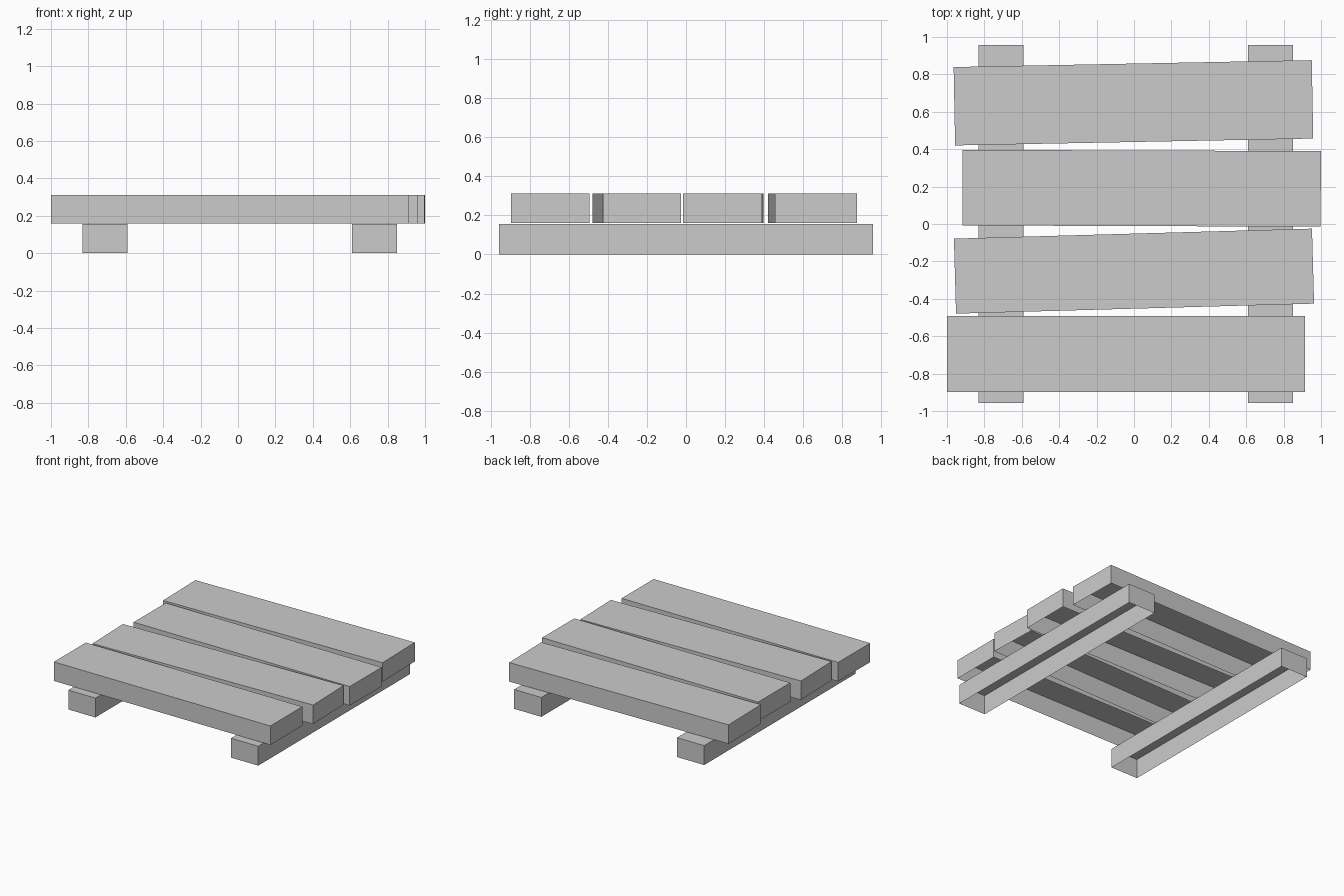
import bpy, bmesh, math
from mathutils import Matrix

if "Cube" in bpy.data.objects:
    bpy.data.objects.remove(bpy.data.objects["Cube"])


def open_box(name, center, size, angle=0.0):
    """Box with no underside, turned about z."""
    bm = bmesh.new()
    bmesh.ops.create_cube(bm, size=1.0, matrix=Matrix.Diagonal((*size, 1.0)))
    bottom = [f for f in bm.faces if f.normal.z < -0.5]
    bmesh.ops.delete(bm, geom=bottom, context='FACES_ONLY')
    mesh = bpy.data.meshes.new(name)
    bm.to_mesh(mesh)
    bm.free()
    obj = bpy.data.objects.new(name, mesh)
    obj.location = center
    obj.rotation_euler.z = math.radians(angle)
    bpy.context.collection.objects.link(obj)
    return obj


# Support rails running front to back
RAIL_H = 0.155
for name, x in (("left_rail", -0.711), ("right_rail", 0.729)):
    open_box(name, (x, 0, RAIL_H / 2), (0.24, 1.914, RAIL_H))

# Slightly crooked planks: x, y, width, angle
planks = [
    (-0.043, -0.695, 0.404, 0.0),
    (0.0, -0.252, 0.401, 1.6),
    (0.041, 0.191, 0.404, -0.2),
    (-0.003, 0.648, 0.419, 1.1),
]
PLANK_BOTTOM, PLANK_TOP = 0.16, 0.312
for i, (x, y, width, angle) in enumerate(planks, 1):
    open_box(f"plank_{i}", (x, y, (PLANK_BOTTOM + PLANK_TOP) / 2),
             (1.915, width, PLANK_TOP - PLANK_BOTTOM), angle)
